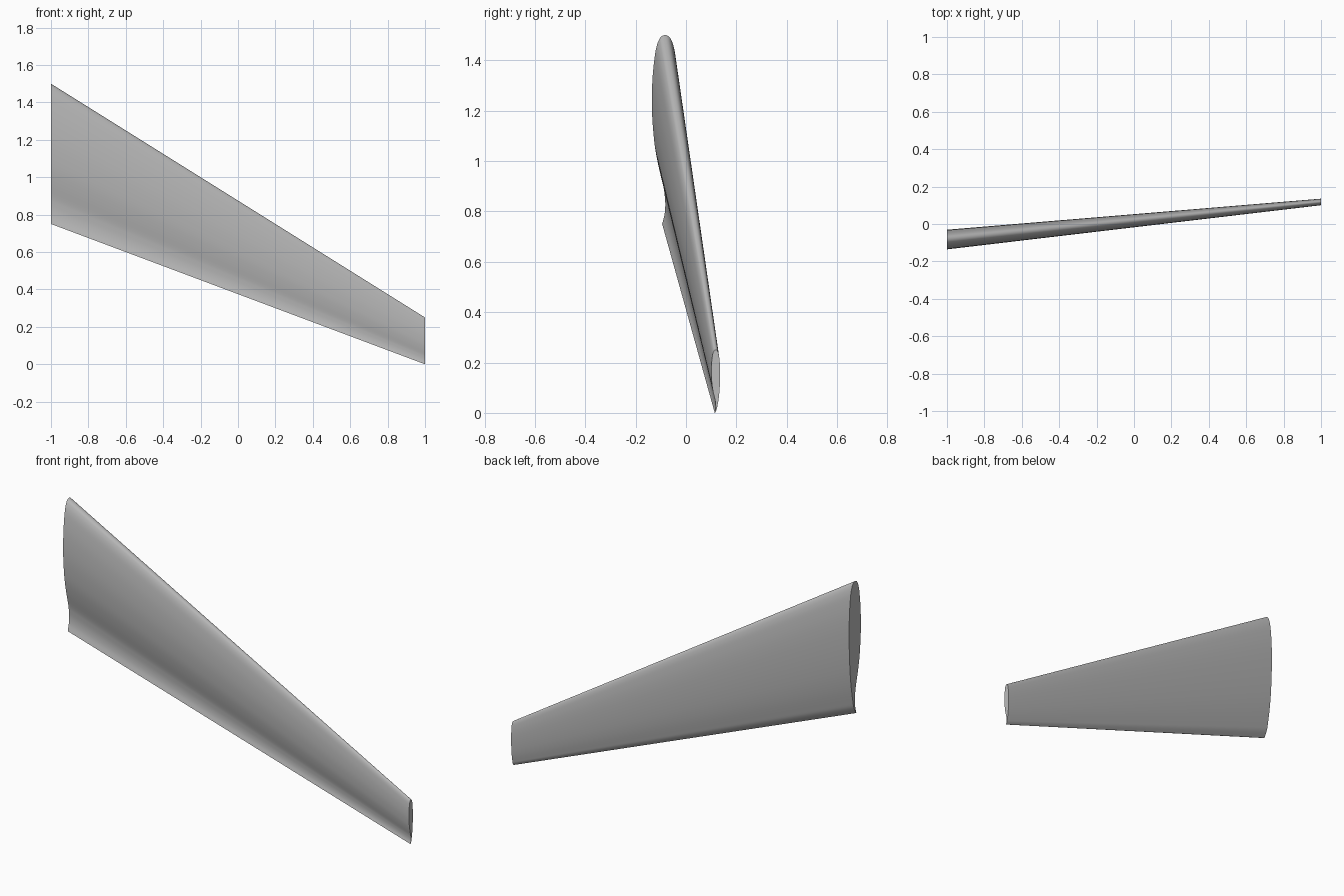
import bpy
import bmesh
import math
from mathutils import Vector

if "Cube" in bpy.data.objects:
    bpy.data.objects.remove(bpy.data.objects["Cube"], do_unlink=True)

# Airfoil section: (fraction of chord, thickness offset)
UPPER = [(1, -.0125), (.95, .013), (.9, .025), (.8, .043), (.7, .0555), (.6, .0633),
         (.5, .068), (.4, .07), (.3, .0692), (.2, .0642), (.1, .0533), (.05, .0422),
         (.02, .0298), (.008, .0203), (.002, .0105)]
NOSE = [(0, 0)]
LOWER = [(.002, -.0105), (.008, -.0203), (.02, -.0298), (.05, -.0422), (.1, -.053),
         (.2, -.0645), (.3, -.0695), (.4, -.0695), (.5, -.0635), (.6, -.0525),
         (.7, -.0335), (.8, -.0095), (.85, -.002), (.9, .001), (.95, -.003), (1, -.0155)]


def smooth_curve(points, steps=4):
    """Pass a smooth curve through the points."""
    p = [Vector(q) for q in points]
    p = [2 * p[0] - p[1]] + p + [2 * p[-1] - p[-2]]
    out = []
    for a, b, c, d in zip(p, p[1:], p[2:], p[3:]):
        for i in range(steps):
            t = i / steps
            out.append(b + t / 2 * (c - a + t * (2 * a - 5 * b + 4 * c - d
                                                 + t * (3 * (b - c) + d - a))))
    return out + [p[-2]]


def section(bm, x, y, z, chord, profile):
    """Place the airfoil with its leading edge at (x, y, z)."""
    return [bm.verts.new((x, y + q.y * chord, z - q.x * chord)) for q in profile]


# Tapered, swept wing between root and tip, closed by end caps
profile = smooth_curve(UPPER + NOSE + LOWER)
bm = bmesh.new()
root = section(bm, -1, -.083, 1.5, .75, profile)
tip = section(bm, 1, .118, .25, .25, profile)
n = len(profile)
for i in range(n):
    j = (i + 1) % n
    bm.faces.new((root[i], root[j], tip[j], tip[i]))
bm.faces.new(root)
bm.faces.new(tip)
bmesh.ops.recalc_face_normals(bm, faces=bm.faces)

mesh = bpy.data.meshes.new("wing")
bm.to_mesh(mesh)
bm.free()
wing = bpy.data.objects.new("wing", mesh)
bpy.context.collection.objects.link(wing)

# Plain grey finish
grey = bpy.data.materials.new("wing grey")
grey.use_nodes = True
colour = (.5, .5, .5, 1)
grey.diffuse_color = colour
grey.node_tree.nodes["Principled BSDF"].inputs["Base Color"].default_value = colour
mesh.materials.append(grey)

bpy.ops.object.select_all(action='DESELECT')
wing.select_set(True)
bpy.context.view_layer.objects.active = wing
bpy.ops.object.shade_smooth_by_angle(angle=math.radians(30))
